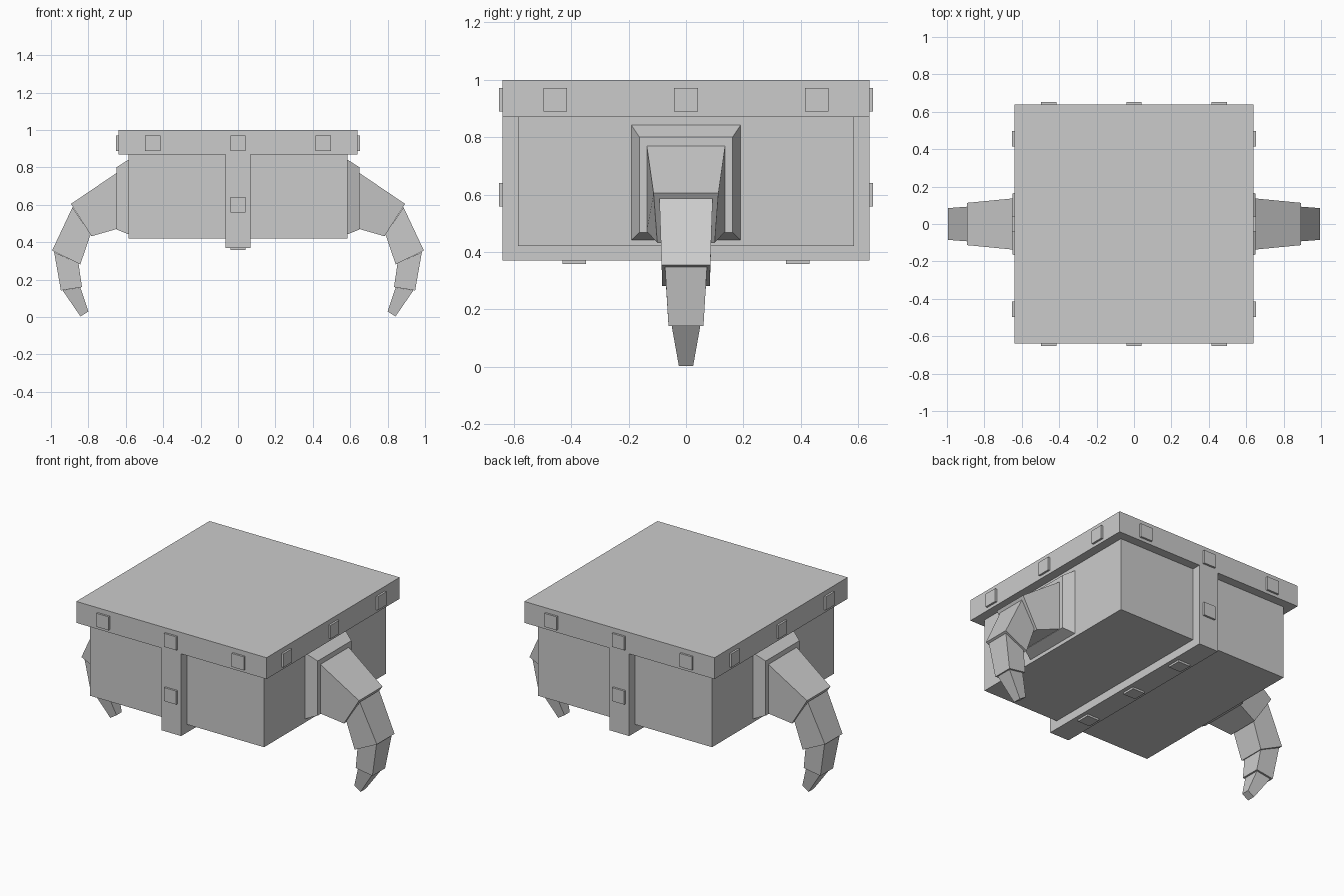
import bpy, bmesh

if "Cube" in bpy.data.objects:
    bpy.data.objects.remove(bpy.data.objects["Cube"])


def make_mesh(name, verts, faces):
    bm = bmesh.new()
    vs = [bm.verts.new(v) for v in verts]
    for f in faces:
        bm.faces.new([vs[i] for i in f])
    bmesh.ops.recalc_face_normals(bm, faces=bm.faces)
    me = bpy.data.meshes.new(name)
    bm.to_mesh(me)
    bm.free()
    ob = bpy.data.objects.new(name, me)
    bpy.context.collection.objects.link(ob)
    return ob


def hull(name, a, b):
    """Closed six-sided block between two four-point ends."""
    sides = [(i, (i + 1) % 4, (i + 1) % 4 + 4, i + 4) for i in range(4)]
    return make_mesh(name, a + b, [(3, 2, 1, 0), (4, 5, 6, 7)] + sides)


def box(name, lo, hi):
    def ring(z):
        return [(lo[0], lo[1], z), (hi[0], lo[1], z), (hi[0], hi[1], z), (lo[0], hi[1], z)]
    return hull(name, ring(lo[2]), ring(hi[2]))


def stud(name, centre, axis, size=0.041, depth=0.012):
    h = [size] * 3
    h[axis] = depth
    return box(name, [c - d for c, d in zip(centre, h)], [c + d for c, d in zip(centre, h)])


def section(side, outer, inner, w_out, w_in):
    """Leg cross-section from its outer and inner (x, z) edges and half widths."""
    (xo, zo), (xi, zi) = outer, inner
    return [(side * xo, -w_out, zo), (side * xo, w_out, zo),
            (side * xi, w_in, zi), (side * xi, -w_in, zi)]


# Main body, lid and wrap-around strap
box("body", (-0.585, -0.585, 0.42), (0.585, 0.585, 0.87))
box("lid", (-0.64, -0.64, 0.87), (0.64, 0.64, 1.0))
box("strap", (-0.066, -0.64, 0.37), (0.066, 0.64, 0.87))

# Studs around the lid, on the strap and underneath
for s in (-1, 1):
    for p in (-0.455, 0, 0.455):
        stud("lid_stud", (p, s * 0.64, 0.93), 1)
        stud("lid_stud", (s * 0.64, p, 0.93), 0)
    stud("strap_stud", (0, s * 0.64, 0.60), 1)
for p in (-0.39, 0, 0.39):
    stud("bottom_stud", (0, p, 0.37), 2)

# Leg segments: start (outer, inner, half widths), end (same)
segments = {
    "upper_leg": (((0.645, 0.773), (0.645, 0.472), 0.137, 0.137),
                  ((0.893, 0.605), (0.783, 0.432), 0.113, 0.100)),
    "middle_leg": (((0.885, 0.587), (0.788, 0.443), 0.093, 0.085),
                   ((0.994, 0.355), (0.843, 0.282), 0.085, 0.083)),
    "lower_leg": (((0.983, 0.347), (0.853, 0.288), 0.073, 0.070),
                  ((0.947, 0.142), (0.834, 0.160), 0.061, 0.060)),
    "claw": (((0.938, 0.143), (0.843, 0.158), 0.050, 0.050),
             ((0.842, 0.003), (0.800, 0.030), 0.025, 0.025)),
}
for s in (-1, 1):
    # Sloped socket on the side of the body
    hull("leg_socket", section(s, (0.585, 0.842), (0.585, 0.442), 0.19, 0.19),
         section(s, (0.65, 0.80), (0.65, 0.468), 0.162, 0.162))
    for name, (start, end) in segments.items():
        hull(name, section(s, *start), section(s, *end))
